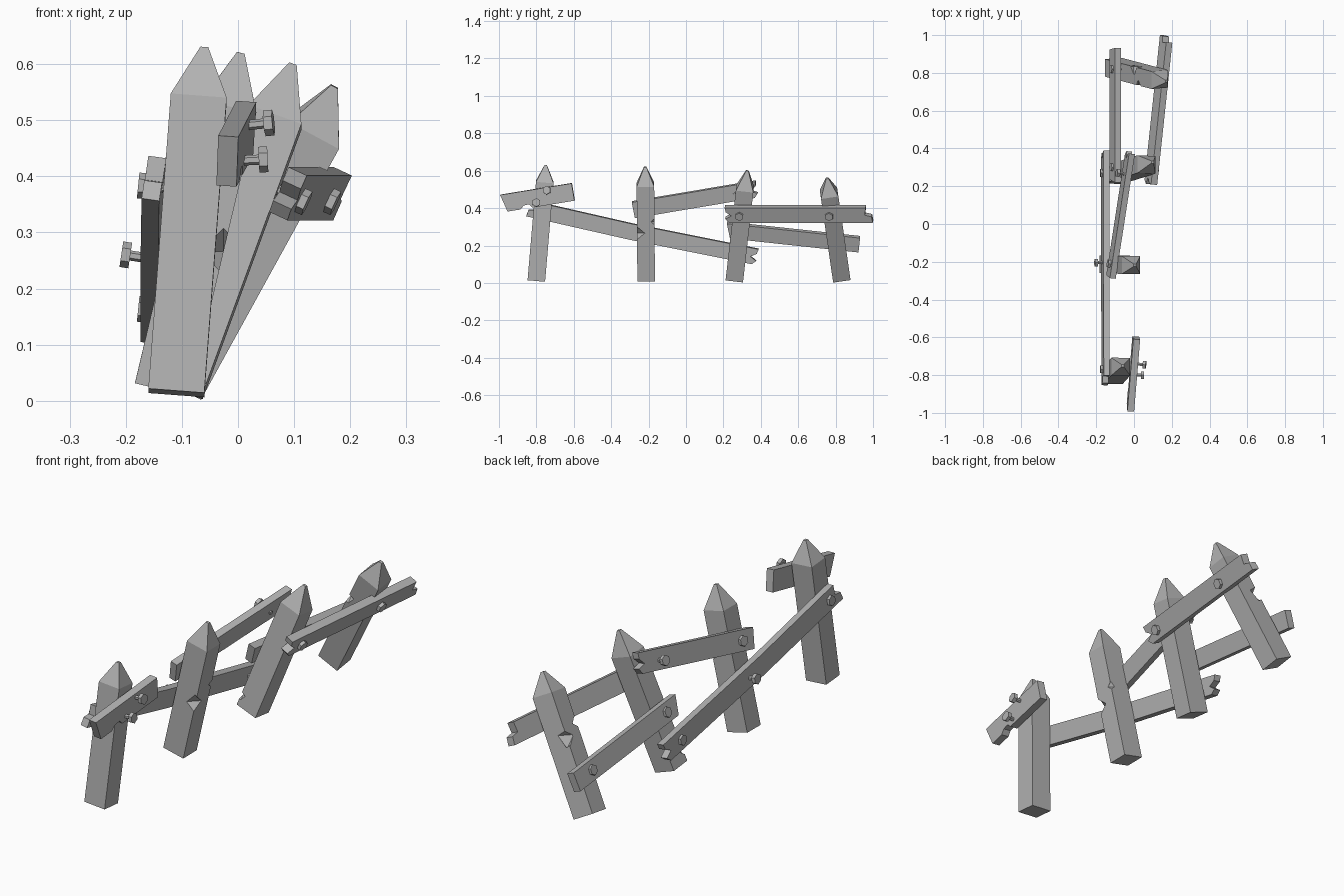
import bpy, bmesh
from math import sin, cos, radians
from mathutils import Vector, Matrix

if "Cube" in bpy.data.objects:
    bpy.data.objects.remove(bpy.data.objects["Cube"])

GREY = (0.45, 0.45, 0.45, 1)
mat = bpy.data.materials.new("weathered grey")
mat.use_nodes = True
mat.diffuse_color = GREY
mat.node_tree.nodes["Principled BSDF"].inputs["Base Color"].default_value = GREY


def finish(name, bm):
    bmesh.ops.recalc_face_normals(bm, faces=bm.faces)
    mesh = bpy.data.meshes.new(name)
    bm.to_mesh(mesh)
    bm.free()
    mesh.materials.append(mat)
    obj = bpy.data.objects.new(name, mesh)
    bpy.context.collection.objects.link(obj)
    return obj


def loft(bm, rings):
    """Skin a list of equal-length point rings and cap both ends."""
    loops = [[bm.verts.new(p) for p in ring] for ring in rings]
    n = len(loops[0])
    for a, b in zip(loops, loops[1:]):
        for i in range(n):
            j = (i + 1) % n
            bm.faces.new((a[i], a[j], b[j], b[i]))
    bm.faces.new(loops[0])
    bm.faces.new(loops[-1])


def chip(obj, centre, r):
    """Cut a faceted nick out of an object."""
    bm = bmesh.new()
    bmesh.ops.create_uvsphere(bm, u_segments=4, v_segments=2, radius=r,
                              matrix=Matrix.Translation(centre))
    cutter = finish("chip_cutter", bm)
    cutter.hide_render = True
    mod = obj.modifiers.new("chip", 'BOOLEAN')
    mod.operation = 'DIFFERENCE'
    mod.solver = 'EXACT'
    mod.object = cutter
    bpy.context.view_layer.objects.active = obj
    bpy.ops.object.modifier_apply(modifier=mod.name)
    bpy.data.objects.remove(cutter)


def post(name, base, shoulder, tip, chips=()):
    """Leaning square stake with a pointed top; chips = (x side, y side, height, size)."""
    base, shoulder, tip = Vector(base), Vector(shoulder), Vector(tip)
    axis = (shoulder - base).normalized()
    side = (Vector((1, 0, 0)) - axis * axis.x).normalized()
    depth = axis.cross(side)

    def ring(c, s):
        return [c + side * sx * 0.05 * s + depth * sy * 0.047 * s
                for sx, sy in ((-1, -1), (1, -1), (1, 1), (-1, 1))]

    bm = bmesh.new()
    loft(bm, [ring(base, 1), ring(shoulder, 1), ring(tip, 0.14)])
    obj = finish(name, bm)
    for sx, sy, t, r in chips:
        chip(obj, base.lerp(shoulder, t) + side * sx * 0.05 + depth * sy * 0.047, r)


# End outlines, bottom to top: (inset along plank, height in half widths)
FLAT = [(0, -1), (0, 1)]
SLANT = [(0.025, -1), (0, 1)]
SPLIT = [(0.02, -1), (0, -0.5), (0.035, -0.1), (0.005, 0.4), (0, 1)]
BROKEN = [(0, -1), (0.005, -0.2), (0.04, 0), (0.035, 1)]


def plank(name, start, end, half, thick, roll, ends, sag=0, bite=()):
    """Board swept from an outline, rolled to lie against its posts."""
    start, end = Vector(start), Vector(end)
    along = (end - start).normalized()
    up = Vector((sin(radians(roll)), 0, cos(radians(roll))))
    up = (up - along * up.dot(along)).normalized()
    out = along.cross(up)
    length = (end - start).length
    first, last = ends
    bottom = [(u, -half + d) for u, d in bite] or [(length * 0.45, -half - sag)]
    outline = [(u, v * half) for u, v in reversed(first)] + bottom
    outline += [(length - u, v * half) for u, v in last]
    outline += [(length * 0.45, half - sag)]
    bm = bmesh.new()
    loft(bm, [[start + along * u + up * v + out * s * thick / 2 for u, v in outline]
              for s in (-1, 1)])
    finish(name, bm)


def bolt(name, head, direction, r=0.023):
    """Hexagonal head on a thin shank."""
    direction = Vector(direction).normalized()
    turn = direction.to_track_quat('Z', 'Y').to_matrix().to_4x4()
    bm = bmesh.new()
    for radius, size, shift in ((r, 0.016, 0), (0.009, 0.07, -0.035)):
        bmesh.ops.create_cone(
            bm, cap_ends=True, segments=6, radius1=radius, radius2=radius, depth=size,
            matrix=Matrix.Translation(Vector(head) + direction * shift) @ turn)
    finish(name, bm)


# Four stakes, leaning further over towards the back
post("front_post", (-0.11, -0.80, 0.014), (-0.07, -0.755, 0.54), (-0.06, -0.75, 0.63))
post("second_post", (-0.135, -0.213, 0.02), (-0.016, -0.217, 0.525), (0.005, -0.218, 0.62),
     [(1, -1, 0.51, 0.042), (1, 1, 0.63, 0.02)])
post("third_post", (-0.11, 0.26, 0.025), (0.066, 0.315, 0.505), (0.098, 0.328, 0.6),
     [(-1, -1, 0.09, 0.022)])
post("back_post", (-0.11, 0.83, 0.032), (0.136, 0.765, 0.479), (0.172, 0.755, 0.56),
     [(-1, 1, 0.62, 0.045), (-1, -1, 0.72, 0.03)])

# Rails
plank("front_board", (-0.02, -0.985, 0.425), (0.012, -0.603, 0.487), 0.047, 0.036, 4,
      (SLANT, FLAT), bite=((0.095, 0), (0.115, 0.018), (0.145, 0.02), (0.16, 0)))
plank("long_low_rail", (-0.15, -0.845, 0.40), (-0.152, 0.38, 0.14), 0.043, 0.032, 8,
      (BROKEN, SPLIT), sag=0.008)
plank("upper_middle_rail", (-0.122, -0.28, 0.392), (-0.02, 0.38, 0.503), 0.044, 0.032, 14,
      (FLAT, SPLIT))
plank("upper_back_rail", (0.088, 0.21, 0.369), (0.172, 0.998, 0.369), 0.044, 0.036, 25,
      (SPLIT, BROKEN))
plank("lower_back_rail", (-0.1, 0.215, 0.284), (-0.1, 0.927, 0.207), 0.041, 0.034, 20,
      (SLANT, FLAT))

# Bolts: some driven home, some working loose
bolt("front_board_bolt_low", (0.045, -0.80, 0.43), (1, 0, 0.05))
bolt("front_board_bolt_high", (0.055, -0.745, 0.495), (1, -0.1, 0.1))
bolt("long_rail_bolt_front", (-0.17, -0.77, 0.383), (-1, 0, 0.1))
bolt("long_rail_bolt_middle", (-0.2, -0.205, 0.26), (-1, 0, 0.15))
bolt("long_rail_bolt_back", (-0.17, 0.27, 0.163), (-1, 0, 0.1))
bolt("middle_rail_bolt_front", (-0.132, -0.21, 0.408), (-1, 0.15, 0.24))
bolt("middle_rail_bolt_back", (-0.085, 0.27, 0.492), (-1, 0.15, 0.3))
bolt("back_rail_bolt_front", (0.116, 0.285, 0.355), (0.9, -0.1, -0.42))
bolt("back_rail_bolt_back", (0.167, 0.765, 0.355), (0.9, -0.1, -0.42))
bolt("lower_rail_bolt_front", (-0.117, 0.30, 0.283), (-0.94, 0, 0.34))
bolt("lower_rail_bolt_back", (-0.117, 0.82, 0.226), (-0.94, 0, 0.34))
